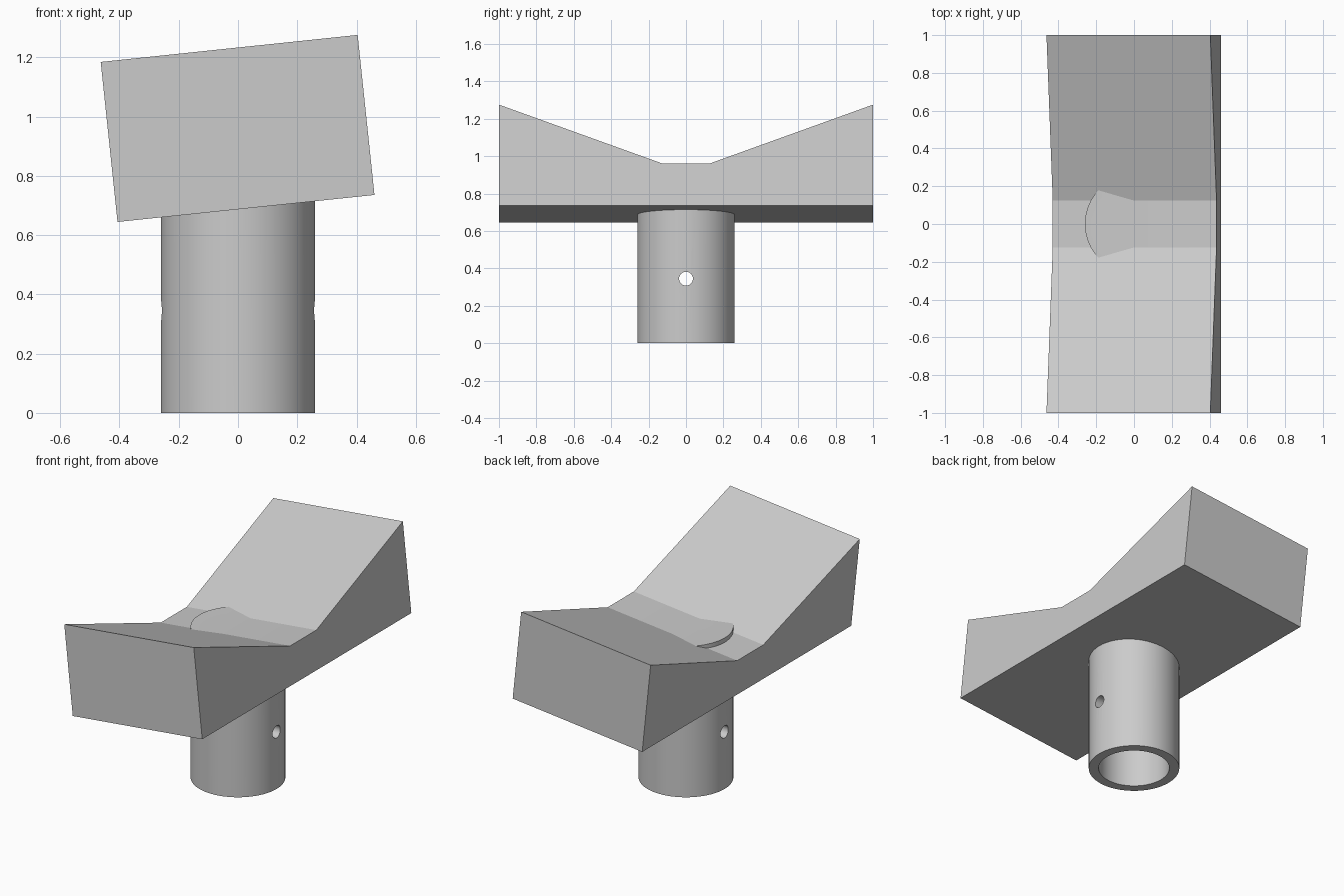
import bpy, bmesh
from math import radians
from mathutils import Matrix

cube = bpy.data.objects.get("Cube")
if cube:
    bpy.data.objects.remove(cube, do_unlink=True)

# One plain grey material
grey = bpy.data.materials.new("light grey")
grey.use_nodes = True
colour = (0.6, 0.6, 0.6, 1)
grey.diffuse_color = colour
grey.node_tree.nodes["Principled BSDF"].inputs["Base Color"].default_value = colour


def make(name, bm):
    bmesh.ops.recalc_face_normals(bm, faces=bm.faces)
    mesh = bpy.data.meshes.new(name)
    bm.to_mesh(mesh)
    bm.free()
    mesh.materials.append(grey)
    obj = bpy.data.objects.new(name, mesh)
    bpy.context.collection.objects.link(obj)
    return obj


def cylinder(name, radius, z0, z1, along_x=False):
    """Capped cylinder between two heights, optionally turned to lie along x."""
    bm = bmesh.new()
    matrix = Matrix.Translation((0, 0, (z0 + z1) / 2))
    if along_x:
        matrix = Matrix.Translation((0, 0, PIN_HEIGHT)) @ Matrix.Rotation(radians(90), 4, "Y")
    bmesh.ops.create_cone(bm, cap_ends=True, segments=64, radius1=radius,
                          radius2=radius, depth=z1 - z0, matrix=matrix)
    return make(name, bm)


def combine(target, other, operation):
    mod = target.modifiers.new(operation.lower(), "BOOLEAN")
    mod.operation = operation
    mod.solver = "EXACT"
    mod.object = other
    bpy.context.view_layer.objects.active = target
    bpy.ops.object.modifier_apply(modifier=mod.name)
    bpy.data.objects.remove(other, do_unlink=True)


PIN_HEIGHT = 0.345
WIDTH, END_HEIGHT, VALLEY_HEIGHT, VALLEY_HALF = 0.872, 0.543, 0.226, 0.125

# Saddle: valley profile extruded across x, then tilted
half = [(1, 0), (1, END_HEIGHT), (VALLEY_HALF, VALLEY_HEIGHT)]
profile = half + [(-y, z) for y, z in reversed(half)]
bm = bmesh.new()
face = bm.faces.new([bm.verts.new((-WIDTH / 2, y, z)) for y, z in profile])
grown = bmesh.ops.extrude_face_region(bm, geom=[face], use_keep_orig=True)["geom"]
bmesh.ops.translate(bm, vec=(WIDTH, 0, 0),
                    verts=[g for g in grown if isinstance(g, bmesh.types.BMVert)])
bm.transform(Matrix.Translation((0.027, 0, 0.69)) @ Matrix.Rotation(radians(-6), 4, "Y"))
bracket = make("saddle_bracket", bm)

# Socket post, rising through the valley floor
combine(bracket, cylinder("socket_post", 0.26, 0, 0.914), "UNION")

# Bore from below and pin hole across both walls
combine(bracket, cylinder("socket_bore", 0.203, -0.1, 0.69), "DIFFERENCE")
combine(bracket, cylinder("pin_hole", 0.037, -0.5, 0.5, along_x=True), "DIFFERENCE")

# Round walls smooth, saddle faces crisp
bpy.ops.object.select_all(action="DESELECT")
bracket.select_set(True)
bpy.context.view_layer.objects.active = bracket
bpy.ops.object.shade_smooth_by_angle(angle=radians(15))
